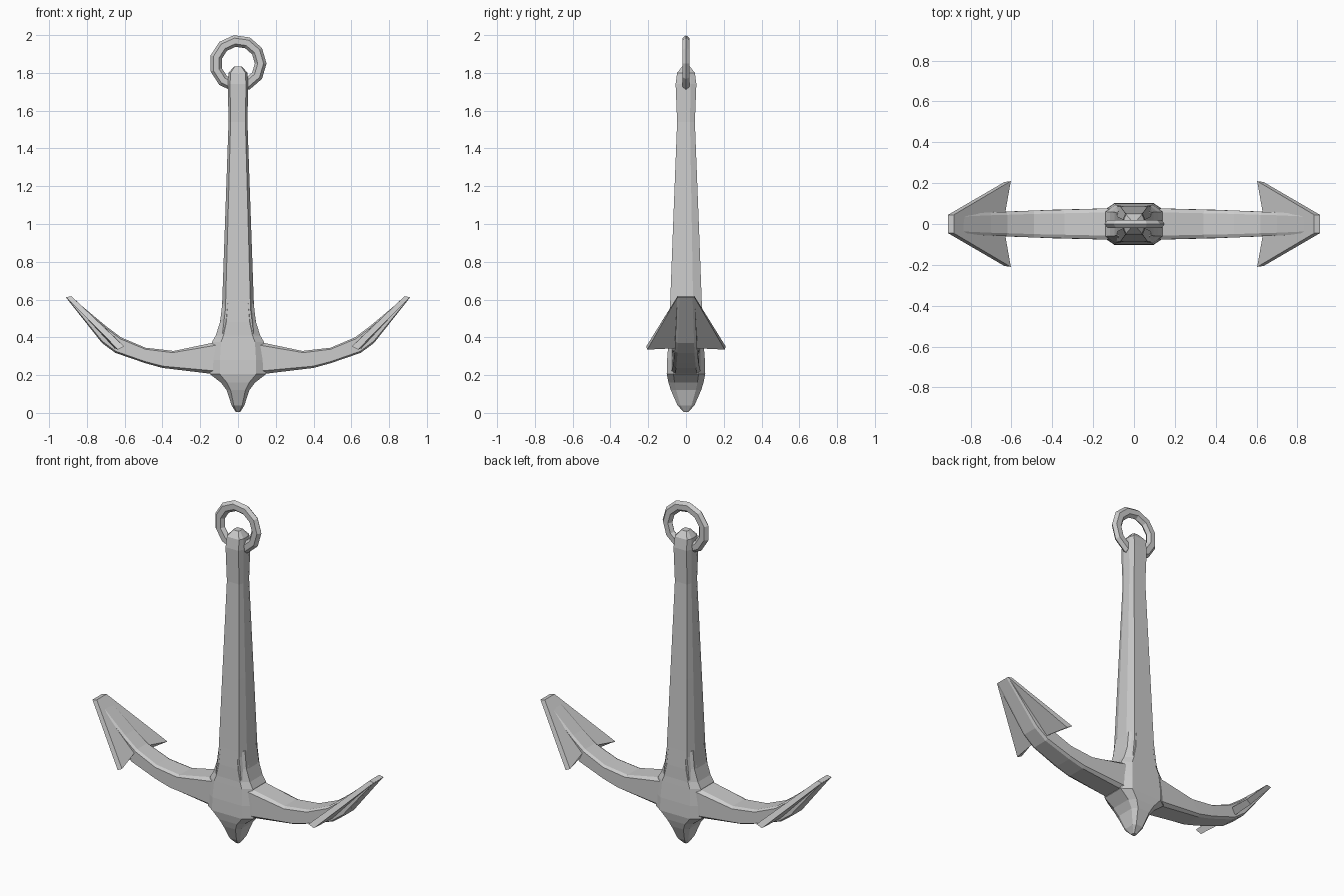
import bpy, bmesh, math

if "Cube" in bpy.data.objects:
    bpy.data.objects.remove(bpy.data.objects["Cube"])


def make_object(name, bm):
    bmesh.ops.recalc_face_normals(bm, faces=bm.faces[:])
    mesh = bpy.data.meshes.new(name)
    bm.to_mesh(mesh)
    bm.free()
    obj = bpy.data.objects.new(name, mesh)
    bpy.context.collection.objects.link(obj)
    return obj


def loft(name, rings):
    """Skin a list of equal-length point rings and cap both ends."""
    bm = bmesh.new()
    vs = [[bm.verts.new(p) for p in ring] for ring in rings]
    n = len(vs[0])
    for a, b in zip(vs, vs[1:]):
        for i in range(n):
            j = (i + 1) % n
            bm.faces.new((a[i], a[j], b[j], b[i]))
    bm.faces.new(vs[0])
    bm.faces.new(vs[-1])
    return make_object(name, bm)


def octagon(a, b, fa, fb):
    """Chamfered rectangle: half sizes a, b with flat fractions fa, fb."""
    p, q = a * fa, b * fb
    return [(a, -q), (a, q), (p, b), (-p, b), (-a, q), (-a, -q), (-p, -b), (p, -b)]


def stack(name, levels, fa, fb):
    return loft(name, [[(x, y, z) for x, y in octagon(a, b, fa, fb)]
                       for z, a, b in levels])


def mirror_x(obj):
    obj.modifiers.new("mirror", 'MIRROR').use_axis[0] = True


# Tapered shank: z, half width, half depth
stack("shank", [(0.42, 0.105, 0.088), (0.55, 0.085, 0.085), (1.0, 0.069, 0.068),
                (1.54, 0.05, 0.047), (1.74, 0.054, 0.055), (1.80, 0.05, 0.047),
                (1.835, 0.02, 0.02)], 0.78, 0.45)

# Crown with pointed lower end
stack("crown", [(0.005, 0.012, 0.012), (0.04, 0.034, 0.045), (0.12, 0.06, 0.08),
                (0.16, 0.09, 0.093), (0.205, 0.148, 0.102), (0.28, 0.147, 0.10),
                (0.375, 0.138, 0.093), (0.41, 0.118, 0.09), (0.48, 0.095, 0.089),
                (0.58, 0.083, 0.084)], 0.65, 0.65)

# Curved arms: upper edge x, z / lower edge x, z / half depth
sections = [(0.05, 0.385, 0.05, 0.20, 0.078), (0.13, 0.372, 0.15, 0.208, 0.076),
            (0.34, 0.328, 0.40, 0.238, 0.07), (0.49, 0.345, 0.49, 0.263, 0.066),
            (0.62, 0.40, 0.65, 0.318, 0.06), (0.70, 0.46, 0.72, 0.37, 0.057),
            (0.885, 0.615, 0.91, 0.61, 0.046)]
rings = []
for ux, uz, lx, lz, d in sections:
    ring = []
    for s, t in octagon(1, 1, 0.75, 0.8):
        k = (t + 1) / 2
        ring.append((lx + (ux - lx) * k, s * d, lz + (uz - lz) * k))
    rings.append(ring)
mirror_x(loft("arms", rings))

# Arrow-shaped flukes: outline of inner face and outer face
inner = [(0.882, -0.045, 0.618), (0.882, 0.045, 0.618), (0.603, 0.21, 0.352),
         (0.64, 0.0, 0.39), (0.603, -0.21, 0.352)]
outer = [(0.91, -0.045, 0.612), (0.91, 0.045, 0.612), (0.635, 0.205, 0.335),
         (0.66, 0.0, 0.345), (0.635, -0.205, 0.335)]
mirror_x(loft("flukes", [inner, outer]))

# Shackle ring through the shank head
bpy.ops.mesh.primitive_torus_add(major_segments=11, minor_segments=6,
                                 major_radius=0.12, minor_radius=0.031,
                                 location=(0, 0, 1.85),
                                 rotation=(math.pi / 2, 0, 0))
ring_obj = bpy.context.object
ring_obj.name = "ring"
ring_obj.scale.z = 0.7
for poly in ring_obj.data.polygons:
    poly.use_smooth = False
